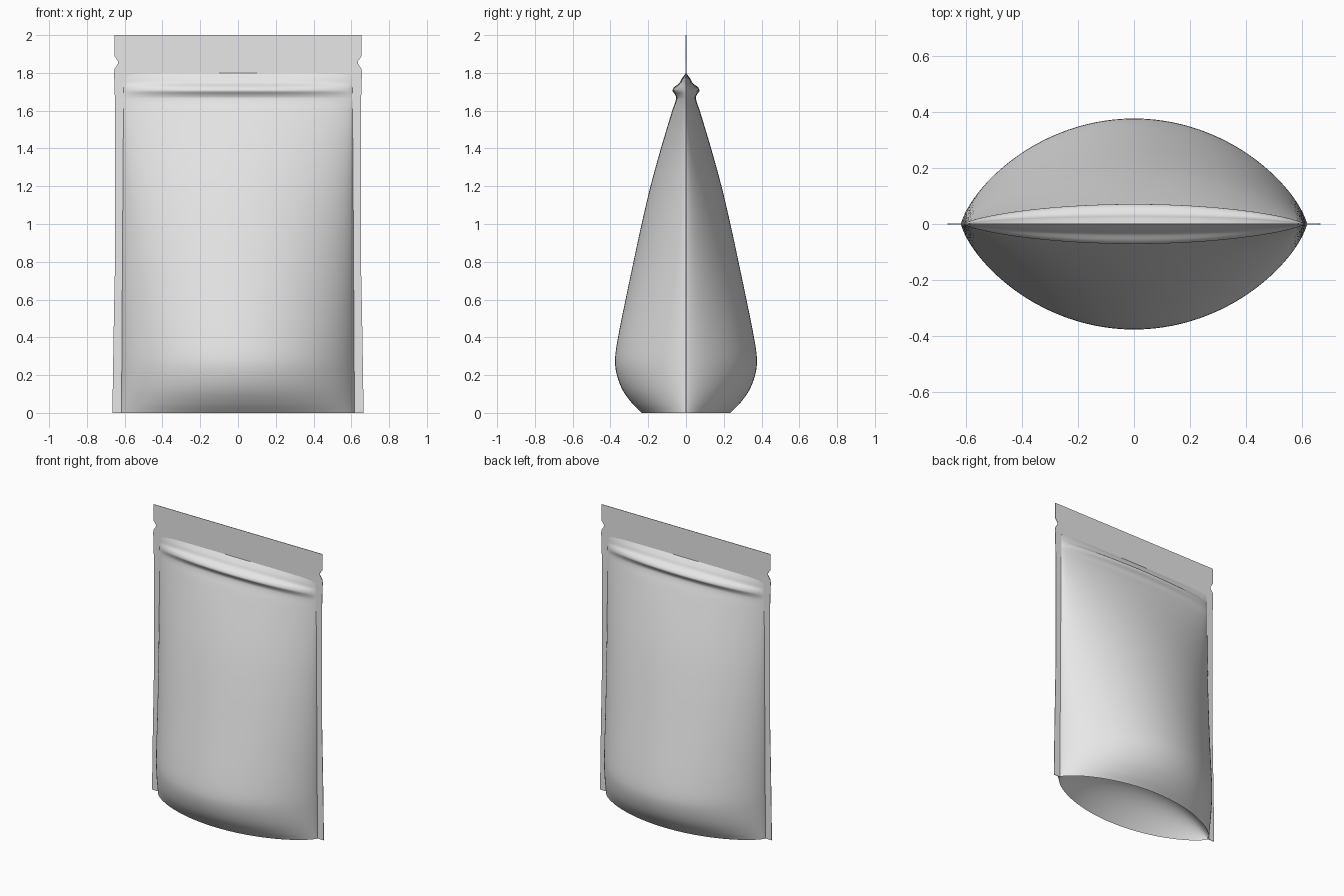
import bpy
import bmesh
import math

cube = bpy.data.objects.get("Cube")
if cube:
    bpy.data.objects.remove(cube, do_unlink=True)

foil = bpy.data.materials.new("pale_grey_foil")
foil.use_nodes = True
grey = (0.8, 0.8, 0.8, 1)
foil.diffuse_color = grey
foil.node_tree.nodes["Principled BSDF"].inputs["Base Color"].default_value = grey


def finish(name, bm, fix_normals=True):
    bmesh.ops.remove_doubles(bm, verts=bm.verts[:], dist=0.0002)
    if fix_normals:
        bmesh.ops.recalc_face_normals(bm, faces=bm.faces[:])
    mesh = bpy.data.meshes.new(name)
    bm.to_mesh(mesh)
    bm.free()
    obj = bpy.data.objects.new(name, mesh)
    bpy.context.collection.objects.link(obj)
    mesh.materials.append(foil)
    bpy.ops.object.select_all(action="DESELECT")
    obj.select_set(True)
    bpy.context.view_layer.objects.active = obj
    bpy.ops.object.shade_smooth_by_angle(angle=math.radians(40))
    return obj


def sheet(bm, point, columns, rows):
    """Quad grid from point(s, t) with s and t running from 0 to 1."""
    grid = [[bm.verts.new(point(i / columns, j / rows)) for i in range(columns + 1)]
            for j in range(rows + 1)]
    for low, high in zip(grid, grid[1:]):
        for i in range(columns):
            bm.faces.new((low[i], low[i + 1], high[i + 1], high[i]))


# Half depth of the pouch at each height, with the zip ridge near the top
PROFILE = [(0, 0.235), (0.05, 0.285), (0.12, 0.335), (0.2, 0.366), (0.28, 0.376),
           (0.4, 0.36), (0.6, 0.32), (0.8, 0.278), (1.0, 0.235), (1.2, 0.188),
           (1.4, 0.133), (1.6, 0.073), (1.665, 0.052), (1.685, 0.058), (1.705, 0.071),
           (1.725, 0.062), (1.745, 0.036), (1.77, 0.022), (1.8, 0.001)]
STEPS = 4


def half_depth(t):
    """Smooth curve through the profile points, returned as (height, depth)."""
    last = len(PROFILE) - 1
    k = min(int(t * last + 1e-6), last - 1)
    f = t * last - k
    (z0, d0), (z1, d1) = PROFILE[k], PROFILE[k + 1]

    def slope(i):
        a, b = PROFILE[max(i - 1, 0)], PROFILE[min(i + 1, last)]
        return (b[1] - a[1]) / (b[0] - a[0])

    h = z1 - z0
    depth = ((2 * f**3 - 3 * f**2 + 1) * d0 + (f**3 - 2 * f**2 + f) * h * slope(k)
             + (3 * f**2 - 2 * f**3) * d1 + (f**3 - f**2) * h * slope(k + 1))
    return z0 + f * h, depth


def lens(s):
    """Across the width: position from -1 to 1 and bulge from 0 to 1."""
    u = -math.cos(math.pi * s)
    return u, max(0, 1 - u * u) ** 0.72


def wall(side):
    def point(s, t):
        z, depth = half_depth(t)
        u, bulge = lens(s)
        return (u * (0.617 - 0.006 * z), side * depth * bulge, z)
    return point


# Bulging front and back walls
bm = bmesh.new()
for side in (-1, 1):
    sheet(bm, wall(side), 56, STEPS * (len(PROFILE) - 1))
finish("pouch_walls", bm)


# Base gusset folded upward between the walls
def gusset_point(s, t):
    u, bulge = lens(s)
    v = -math.cos(math.pi * t)
    return (u * 0.617, v * PROFILE[0][1] * bulge, 0.2 * bulge * (1 - v * v))


bm = bmesh.new()
sheet(bm, gusset_point, 56, 24)
for face in bm.faces:
    face.normal_update()
if sum(face.normal.z for face in bm.faces) > 0:
    bmesh.ops.reverse_faces(bm, faces=bm.faces[:])
finish("base_gusset", bm, fix_normals=False)

# Flat heat seal down both sides and across the top, with tear notches
half = [(0.602, 1.785), (0.61, 0), (0.665, 0), (0.659, 0.4), (0.651, 0.8), (0.65, 1.6),
        (0.656, 1.8), (0.654, 1.82), (0.635, 1.85), (0.635, 1.862), (0.655, 1.89), (0.655, 2)]
outline = half + [(-x, z) for x, z in reversed(half)]
bm = bmesh.new()
face = bm.faces.new([bm.verts.new((x, -0.0015, z)) for x, z in outline])
extruded = bmesh.ops.extrude_face_region(bm, geom=[face])["geom"]
bmesh.ops.translate(bm, vec=(0, 0.003, 0),
                    verts=[v for v in extruded if isinstance(v, bmesh.types.BMVert)])
finish("heat_seal", bm)
